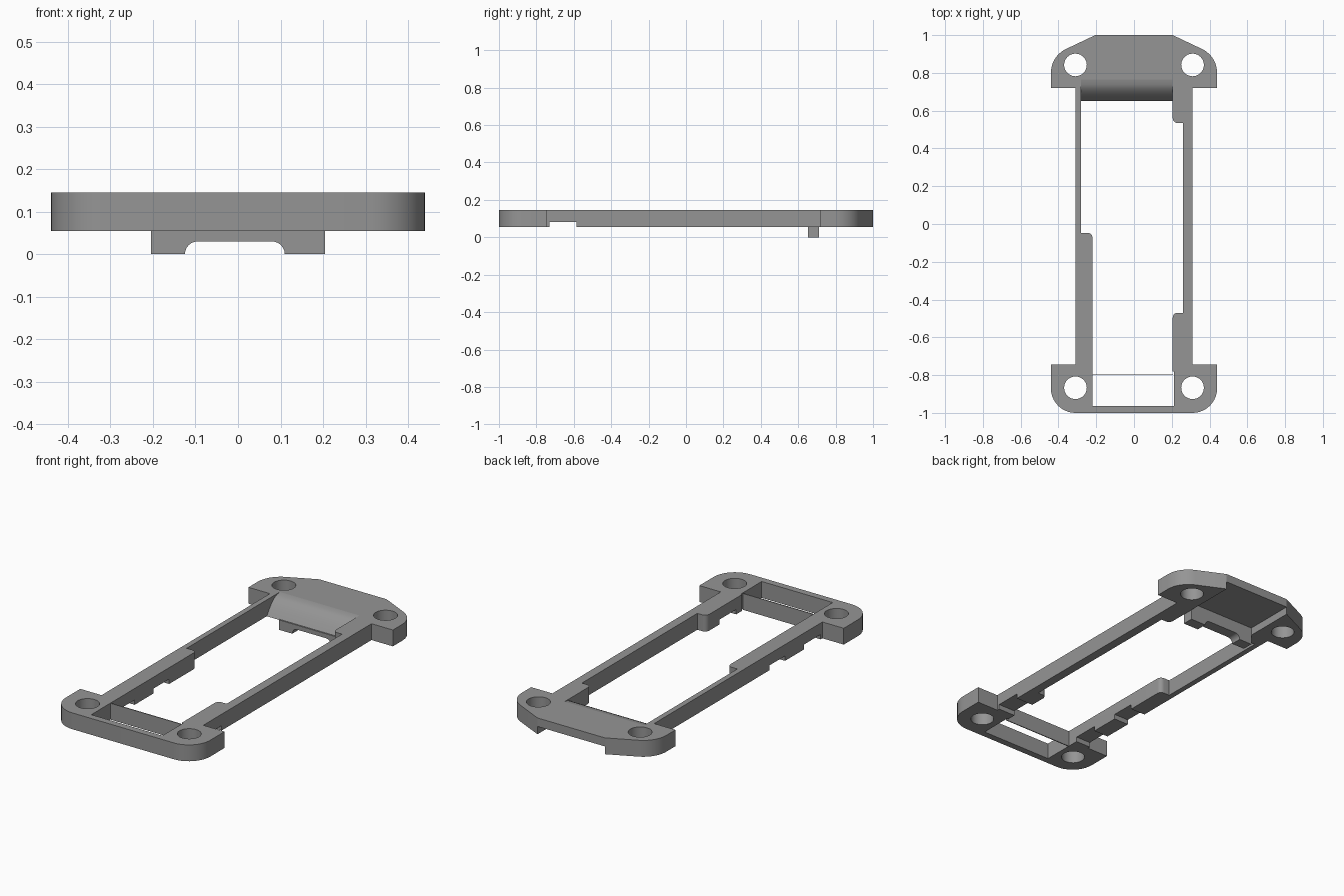
import bpy, bmesh
from math import sin, cos, radians

if "Cube" in bpy.data.objects:
    bpy.data.objects.remove(bpy.data.objects["Cube"])

grey = bpy.data.materials.new("grey plastic")
grey.diffuse_color = (0.30, 0.30, 0.30, 1)
grey.use_nodes = True
grey.node_tree.nodes["Principled BSDF"].inputs["Base Color"].default_value = grey.diffuse_color
Z0, Z1 = 0.055, 0.145


def arc(cx, cy, r, a0, a1, n=10):
    return [(cx + r * cos(radians(a0 + (a1 - a0) * i / n)),
             cy + r * sin(radians(a0 + (a1 - a0) * i / n))) for i in range(n + 1)]


def prism(name, pts, place, vec):
    """Extrude a closed profile along vec; place maps 2D points to 3D."""
    bm = bmesh.new()
    f = bm.faces.new([bm.verts.new(place(*p)) for p in pts])
    g = bmesh.ops.extrude_face_region(bm, geom=[f])
    bmesh.ops.translate(bm, vec=vec, verts=[v for v in g['geom'] if isinstance(v, bmesh.types.BMVert)])
    bmesh.ops.recalc_face_normals(bm, faces=bm.faces[:])
    me = bpy.data.meshes.new(name)
    bm.to_mesh(me)
    bm.free()
    ob = bpy.data.objects.new(name, me)
    bpy.context.collection.objects.link(ob)
    me.materials.append(grey)
    return ob


def flat(name, pts, z0, z1):
    return prism(name, pts, lambda x, y: (x, y, z0), (0, 0, z1 - z0))


def box(name, x0, x1, y0, y1, z0, z1):
    return flat(name, [(x0, y0), (x1, y0), (x1, y1), (x0, y1)], z0, z1)


def cut(ob, cutter):
    m = ob.modifiers.new("cut", 'BOOLEAN')
    m.operation, m.solver, m.object = 'DIFFERENCE', 'EXACT', cutter
    bpy.context.view_layer.objects.active = ob
    bpy.ops.object.modifier_apply(modifier=m.name)
    bpy.data.objects.remove(cutter)


# Frame outline: right half, mirrored for the left
half = [(0.31, -1.0)] + arc(0.31, -0.87, 0.13, -90, 0)[1:] + [
    (0.44, -0.745), (0.31, -0.745), (0.31, 0.72), (0.44, 0.72)]
half += arc(0.30, 0.80, 0.14, 0, 65) + [(0.205, 1.0)]
frame = flat("frame", half + [(-x, y) for x, y in reversed(half)], Z0, Z1)

# Central opening with rounded steps on the side rails
r = 0.025
opening = [(-0.22, -0.795), (0.205, -0.795)]
opening += arc(0.205 + r, -0.47 - r, r, 180, 90, 5) + [(0.26, -0.47), (0.26, 0.535)]
opening += arc(0.205 + r, 0.535 + r, r, 270, 180, 5) + [(0.205, 0.65), (-0.28, 0.65), (-0.28, -0.047)]
opening += arc(-0.22 - r, -0.047 - r, r, 90, 0, 5)
cut(frame, flat("opening_cutter", opening, 0, 0.2))

# Front window, next to the thin cross wall
cut(frame, box("window_cutter", -0.22, 0.213, -0.963, -0.78, 0, 0.2))

# Four screw holes
for x in (-0.31, 0.31):
    for y in (-0.867, 0.842):
        cut(frame, flat("hole_cutter", arc(x, y, 0.06, 0, 360, 32)[:-1], 0, 0.2))

# Sloped lead-in on the inner edge of the back plate
slope = [(0.60, 0.055), (0.65, 0.055), (0.672, 0.086), (0.69, 0.108), (0.705, 0.122),
         (0.72, 0.133), (0.738, 0.141), (0.765, Z1), (0.765, 0.2), (0.60, 0.2)]
cut(frame, prism("slope_cutter", slope, lambda y, z: (-0.28, y, z), (0.485, 0, 0)))

# Shallow pocket under the back plate
cut(frame, box("pocket_cutter", -0.205, 0.205, 0.712, 1.1, 0, 0.098))

# Notches under the rails
cut(frame, box("notch_cutter", -0.5, 0.5, -0.73, -0.585, 0, 0.082))
cut(frame, box("notch_cutter", -0.5, 0.0, -0.42, -0.285, 0, 0.082))

# Thin cross wall near the front
box("cross_wall", -0.222, 0.207, -0.798, -0.793, Z0, Z1)

# Hanging tab with a relieved middle
tab = [(-0.205, 0), (-0.125, 0)] + arc(-0.095, 0, 0.03, 180, 90, 6)[1:]
tab += arc(0.08, 0, 0.03, 90, 0, 6) + [(0.205, 0), (0.205, 0.058), (-0.205, 0.058)]
prism("tab", tab, lambda x, z: (x, 0.651, z), (0, 0.061, 0))

# Smooth the curved walls and keep edges sharp
bpy.ops.object.select_all(action='SELECT')
bpy.ops.object.shade_smooth_by_angle(angle=radians(25))
